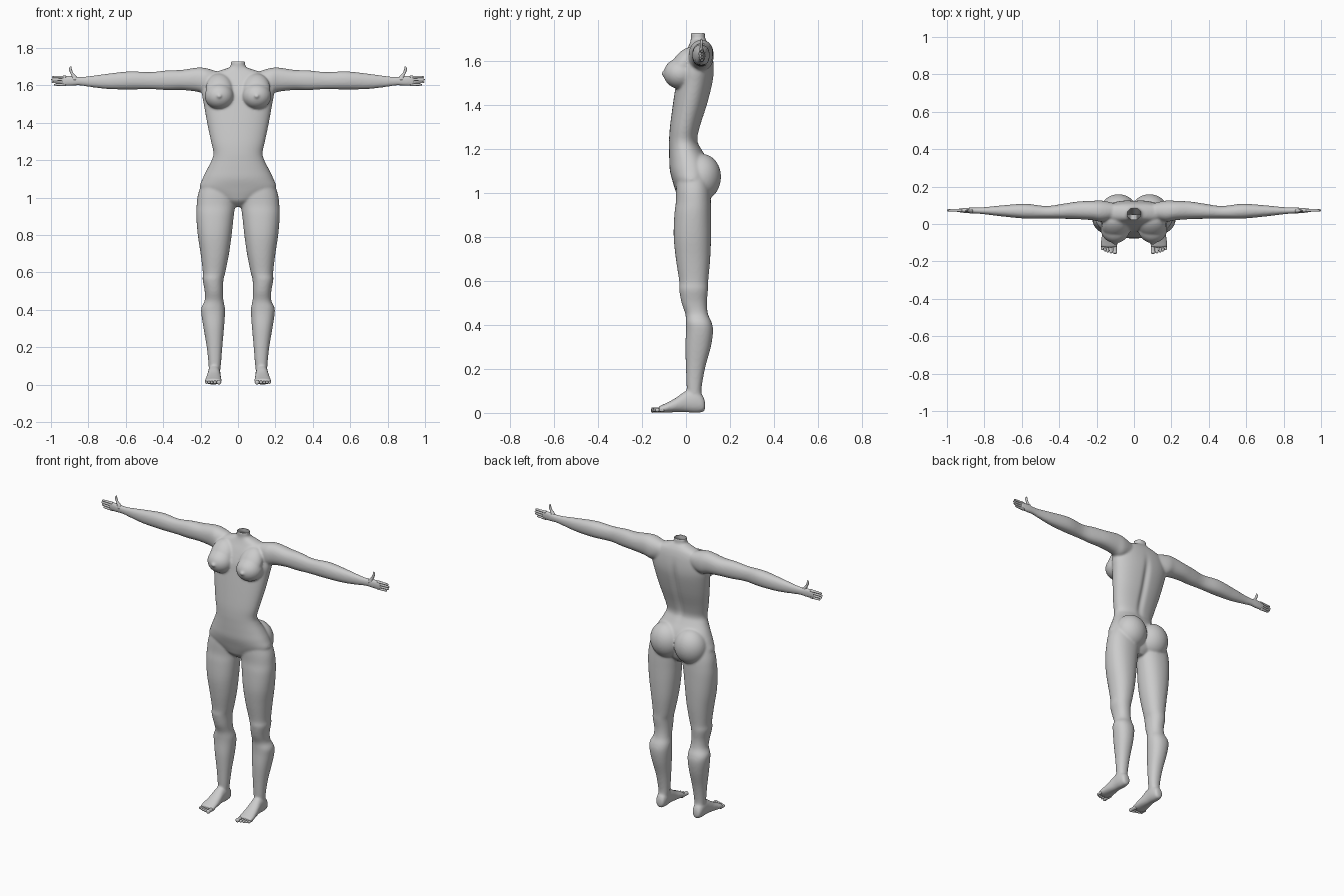
import bpy, bmesh
from math import cos, sin, pi, exp, copysign
from mathutils import Matrix, Euler


def spline(rows, n):
    """Catmull-Rom resampling of profile rows."""
    out = []
    for i in range(len(rows) - 1):
        p = [rows[max(0, min(len(rows) - 1, i + k))] for k in (-1, 0, 1, 2)]
        for j in range(n):
            t = j / n
            out.append([0.5 * (2 * b + (c - a) * t + (2 * a - 5 * b + 4 * c - d) * t * t
                               + (3 * b - a - 3 * c + d) * t ** 3) for a, b, c, d in zip(*p)])
    return out + [list(rows[-1])]


def loft(bm, axis, rows, s=1, n=4, seg=40, e=2.2):
    """Rows are (position on axis, min/max of first other axis, min/max of second)."""
    rings = []
    for t, a0, a1, b0, b1 in spline(rows, n):
        ring = []
        for k in range(seg):
            c, d = cos(2 * pi * k / seg), sin(2 * pi * k / seg)
            a = (a0 + a1) / 2 + (a1 - a0) / 2 * copysign(abs(c) ** (2 / e), c)
            b = (b0 + b1) / 2 + (b1 - b0) / 2 * copysign(abs(d) ** (2 / e), d)
            x, y, z = {'x': (t, a, b), 'y': (a, t, b), 'z': (a, b, t)}[axis]
            ring.append(bm.verts.new((s * x, y, z)))
        rings.append(ring)
    faces = [bm.faces.new((p[k], p[(k + 1) % seg], q[(k + 1) % seg], q[k]))
             for p, q in zip(rings, rings[1:]) for k in range(seg)]
    faces += [bm.faces.new(rings[0][::-1]), bm.faces.new(rings[-1])]
    bmesh.ops.recalc_face_normals(bm, faces=faces)


def ball(bm, loc, rad, tilt=0):
    m = Matrix.Translation(loc) @ Euler((tilt, 0, 0)).to_matrix().to_4x4() @ Matrix.Diagonal((*rad, 1))
    bmesh.ops.create_uvsphere(bm, u_segments=40, v_segments=24, radius=1, matrix=m)


def finish(bm, name):
    me = bpy.data.meshes.new(name)
    bm.to_mesh(me)
    bm.free()
    ob = bpy.data.objects.new(name, me)
    bpy.context.collection.objects.link(ob)
    for p in me.polygons:
        p.use_smooth = True
    return ob


bm = bmesh.new()
# torso and neck: z, half width, front y, back y
torso = [(.95, .045, .0, .07), (.98, .09, -.035, .095), (1.01, .15, -.048, .105), (1.05, .203, -.06, .11),
         (1.1, .19, -.073, .115), (1.15, .166, -.076, .10), (1.2, .141, -.077, .07), (1.24, .131, -.077, .053),
         (1.3, .144, -.073, .064), (1.4, .165, -.06, .096), (1.5, .183, -.045, .121), (1.56, .193, -.035, .127),
         (1.62, .185, -.012, .122), (1.66, .15, .008, .112), (1.683, .085, .018, .10),
         (1.7, .042, .022, .088), (1.728, .04, .021, .087)]
loft(bm, 'z', [(z, -w, w, f, b) for z, w, f, b in torso], seg=64)

leg = [(.05, .1, .155, .01, .08), (.1, .092, .157, .004, .07), (.2, .084, .167, 0, .086),
       (.3, .075, .184, -.003, .113), (.37, .07, .195, 0, .123), (.41, .07, .196, 0, .117),
       (.45, .078, .178, -.003, .1), (.5, .08, .178, -.02, .095), (.56, .078, .189, -.031, .1),
       (.6, .068, .188, -.031, .101), (.7, .048, .2, -.046, .11), (.8, .034, .215, -.056, .114),
       (.9, .023, .223, -.053, .114), (.96, .014, .221, -.046, .113), (1.02, .002, .213, -.045, .11),
       (1.1, .01, .185, -.04, .1)]
arm = [(.1, .03, .11, 1.58, 1.67), (.17, .012, .125, 1.555, 1.692), (.22, .02, .124, 1.567, 1.695),
       (.3, .026, .12, 1.575, 1.683), (.38, .028, .108, 1.575, 1.68), (.47, .03, .096, 1.58, 1.671),
       (.58, .029, .108, 1.578, 1.675), (.7, .04, .1, 1.581, 1.662), (.8, .052, .09, 1.593, 1.649),
       (.85, .056, .088, 1.6, 1.646), (.89, .058, .087, 1.597, 1.651), (.93, .062, .083, 1.597, 1.651),
       (.945, .067, .08, 1.602, 1.646)]
foot = [(.087, .115, .14, .02, .045), (.078, .1, .153, .005, .075), (.045, .094, .16, 0, .105),
        (0, .094, .162, .003, .1), (-.05, .09, .17, .003, .066), (-.1, .087, .178, .001, .04),
        (-.125, .09, .175, .004, .03)]
for s in (1, -1):
    loft(bm, 'z', leg, s)
    loft(bm, 'x', arm, s)
    loft(bm, 'y', foot, s)
    # breast, upper breast slope, buttock
    ball(bm, (s * .1, -.025, 1.543), (.078, .077, .07))
    ball(bm, (s * .1, -.015, 1.58), (.072, .05, .095), -.6)
    ball(bm, (s * .1, -.1, 1.543), (.013, .013, .011))
    ball(bm, (s * .083, .068, 1.07), (.1, .091, .108), -.1)

# fuse into one smooth skin
body = finish(bm, "body")
bpy.context.view_layer.objects.active = body
body.select_set(True)
mod = body.modifiers.new("fuse", 'REMESH')
mod.mode = 'VOXEL'
mod.voxel_size = .006
mod.use_smooth_shade = True
sm = body.modifiers.new("soften", 'SMOOTH')
sm.factor, sm.iterations = .5, 8
for m in ("fuse", "soften"):
    bpy.ops.object.modifier_apply(modifier=m)

# spine groove, then open the neck
bm = bmesh.new()
bm.from_mesh(body.data)
for v in bm.verts:
    x, y, z = v.co
    if y > .02 and 1.1 < z < 1.68:
        v.co.y -= .011 * exp(-(x / .02) ** 2) * exp(-((z - 1.4) / .17) ** 4)
bm.normal_update()
cap = [f for f in bm.faces if f.calc_center_median().z > 1.71 and f.normal.z > .75]
bmesh.ops.delete(bm, geom=cap, context='FACES')
bm.to_mesh(body.data)
bm.free()

for s, side in ((1, "left"), (-1, "right")):
    # fingers and thumb
    bm = bmesh.new()
    for z, tip in ((1.604, .985), (1.6175, .997), (1.631, 1.0), (1.6445, .995)):
        prof = [(.92, .008), (.955, .0065), (tip - .012, .0058), (tip - .003, .004), (tip, .001)]
        loft(bm, 'x', [(x, .073 - r * 1.1, .073 + r * 1.1, z - r, z + r) for x, r in prof], s, 3, 14, 2)
    thumb = [(1.63, .872, .017), (1.648, .876, .013), (1.665, .888, .0085), (1.685, .896, .0075),
             (1.697, .895, .005), (1.702, .894, .001)]
    loft(bm, 'z', [(z, x - r, x + r, .07 - r * .8, .07 + r * .8) for z, x, r in thumb], s, 3, 16, 2)
    finish(bm, side + "_fingers")
    # toes
    bm = bmesh.new()
    for x, r, tip in ((.102, .0125, -.16), (.123, .0085, -.157), (.14, .008, -.152),
                      (.155, .0075, -.147), (.169, .0075, -.14)):
        prof = [(-.1, .9), (-.12, .9), (tip + .018, .85), (tip + .008, 1), (tip + .002, .65), (tip, .15)]
        loft(bm, 'y', [(y, x - r * k, x + r * k, .011 - r * k * .85, .013 + r * k) for y, k in prof], s, 3, 16, 2)
    finish(bm, side + "_toes")
